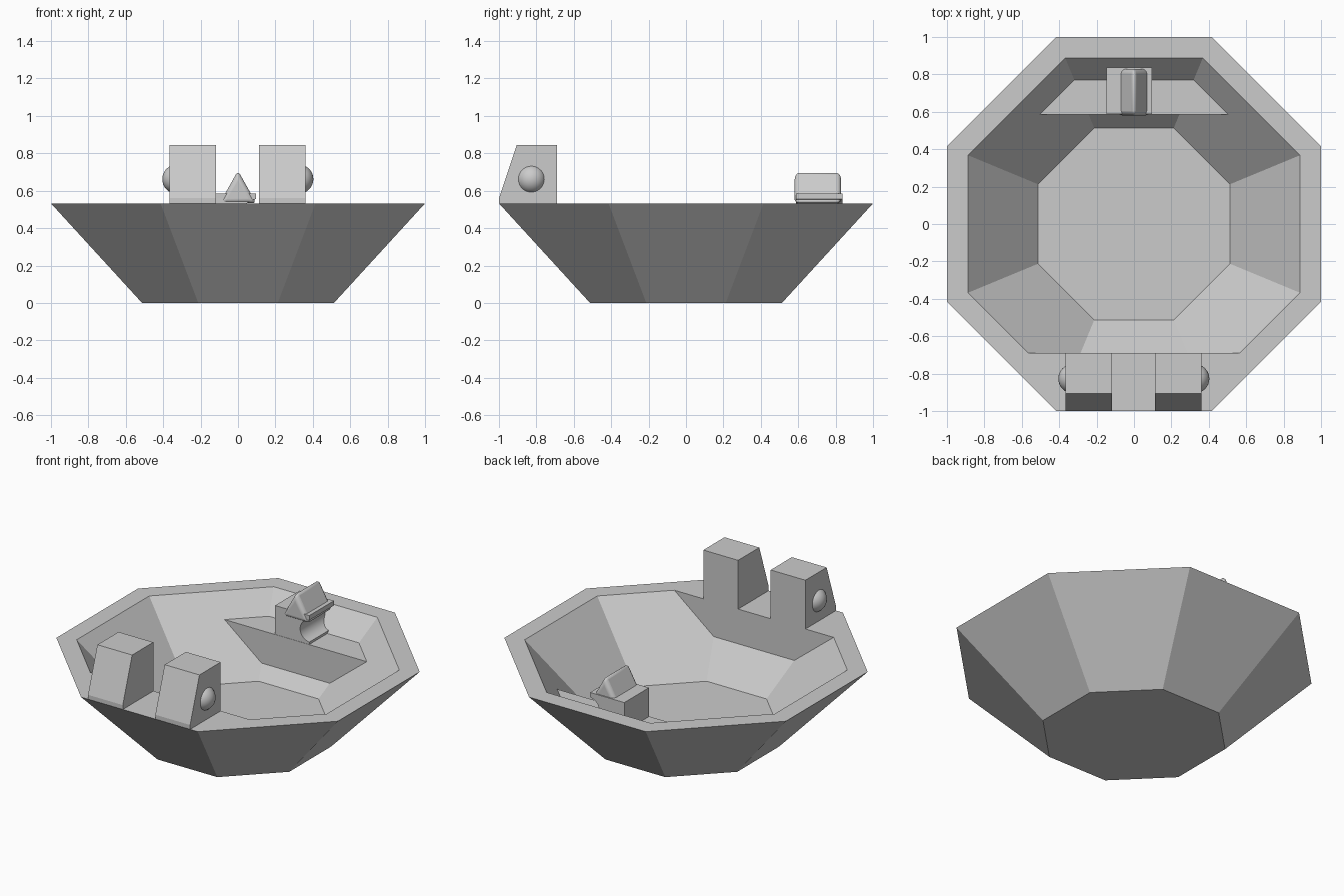
import bpy
import bmesh
from math import pi, cos, sin, radians
from mathutils import Vector

default = bpy.data.objects.get("Cube")
if default:
    bpy.data.objects.remove(default)

grey = bpy.data.materials.new("plain grey")
grey.use_nodes = True
COLOUR = (0.6, 0.6, 0.6, 1)
grey.diffuse_color = COLOUR
grey.node_tree.nodes["Principled BSDF"].inputs["Base Color"].default_value = COLOUR

RIM, FLOOR = 0.532, 0.11        # heights
FLOOR_R, RIM_R = 0.513, 0.888   # cavity half-widths, flat to flat


def finish(bm, name, smooth=None):
    bmesh.ops.recalc_face_normals(bm, faces=bm.faces)
    mesh = bpy.data.meshes.new(name)
    bm.to_mesh(mesh)
    bm.free()
    mesh.materials.append(grey)
    obj = bpy.data.objects.new(name, mesh)
    bpy.context.collection.objects.link(obj)
    if smooth:
        bpy.ops.object.select_all(action='DESELECT')
        obj.select_set(True)
        bpy.context.view_layer.objects.active = obj
        bpy.ops.object.shade_smooth_by_angle(angle=radians(smooth))
    return obj


def octagon_stack(rings):
    """Solid of octagonal rings (half-width, height), capped at both ends."""
    bm = bmesh.new()
    loops = []
    for half, z in rings:
        r = half / cos(pi / 8)
        angles = [pi / 8 + i * pi / 4 for i in range(8)]
        loops.append([bm.verts.new((r * cos(a), r * sin(a), z)) for a in angles])
    for low, high in zip(loops, loops[1:]):
        for i in range(8):
            j = (i + 1) % 8
            bm.faces.new((low[i], low[j], high[j], high[i]))
    bm.faces.new(loops[0])
    bm.faces.new(loops[-1])
    return bm


def shelf(name, y, side, top):
    """Part of the cavity beyond y, filled up to the height top."""
    half = FLOOR_R + (RIM_R - FLOOR_R) * (top - FLOOR) / (RIM - FLOOR)
    bm = octagon_stack([(FLOOR_R, FLOOR), (half, top)])
    cut = bmesh.ops.bisect_plane(
        bm, geom=bm.verts[:] + bm.edges[:] + bm.faces[:],
        plane_co=(0, y, 0), plane_no=(0, -side, 0), clear_outer=True)
    edges = [e for e in cut["geom_cut"] if isinstance(e, bmesh.types.BMEdge)]
    bmesh.ops.edgenet_fill(bm, edges=edges)
    return finish(bm, name)


def extrude(name, points, depth, smooth=None):
    """Extrude a closed 3D outline along the depth vector."""
    bm = bmesh.new()
    face = bm.faces.new([bm.verts.new(p) for p in points])
    moved = bmesh.ops.extrude_face_region(bm, geom=[face], use_keep_orig=True)
    verts = [v for v in moved["geom"] if isinstance(v, bmesh.types.BMVert)]
    bmesh.ops.translate(bm, verts=verts, vec=Vector(depth))
    return finish(bm, name, smooth)


# Hollow bowl and the two shelves inside it
finish(octagon_stack([(0.513, 0), (1, RIM), (RIM_R, RIM), (FLOOR_R, FLOOR)]), "bowl")
shelf("front_bench", -0.69, -1, RIM)
shelf("back_shelf", 0.585, 1, 0.40)

# Front posts with sloped faces and a round knob on each outer side
post = [(-1, RIM), (-1, 0.56), (-0.905, 0.845), (-0.69, 0.845), (-0.69, RIM)]
for name, inner, outer in (("right", -0.118, -0.365), ("left", 0.113, 0.36)):
    extrude(name + "_post", [(inner, y, z) for y, z in post], (outer - inner, 0, 0))
    bm = bmesh.new()
    bmesh.ops.create_uvsphere(bm, u_segments=32, v_segments=16, radius=0.078)
    centre = Vector((0.325 if outer > 0 else -0.327, -0.827, 0.662))
    bmesh.ops.translate(bm, verts=bm.verts, vec=centre)
    finish(bm, name + "_knob", 60)

# Back block with a round groove along one side
block = [(0.095, 0.585), (-0.148, 0.585), (-0.148, 0.39), (0.095, 0.39)]
for i in range(17):
    a = radians(266 - i * 172 / 16)
    block.append((0.1 + 0.07 * cos(a), 0.485 + 0.07 * sin(a)))
extrude("back_block", [(x, 0.587, z) for x, z in block], (0, 0.25, 0), 30)

# Rounded three-sided bar lying on the block
bar = extrude("ridge_bar", [(x, 0.58, z) for x, z in
              ((-0.098, 0.533), (0.098, 0.533), (0, 0.707))], (0, 0.25, 0), 40)
bevel = bar.modifiers.new("round_edges", 'BEVEL')
bevel.width = 0.025
bevel.segments = 4
